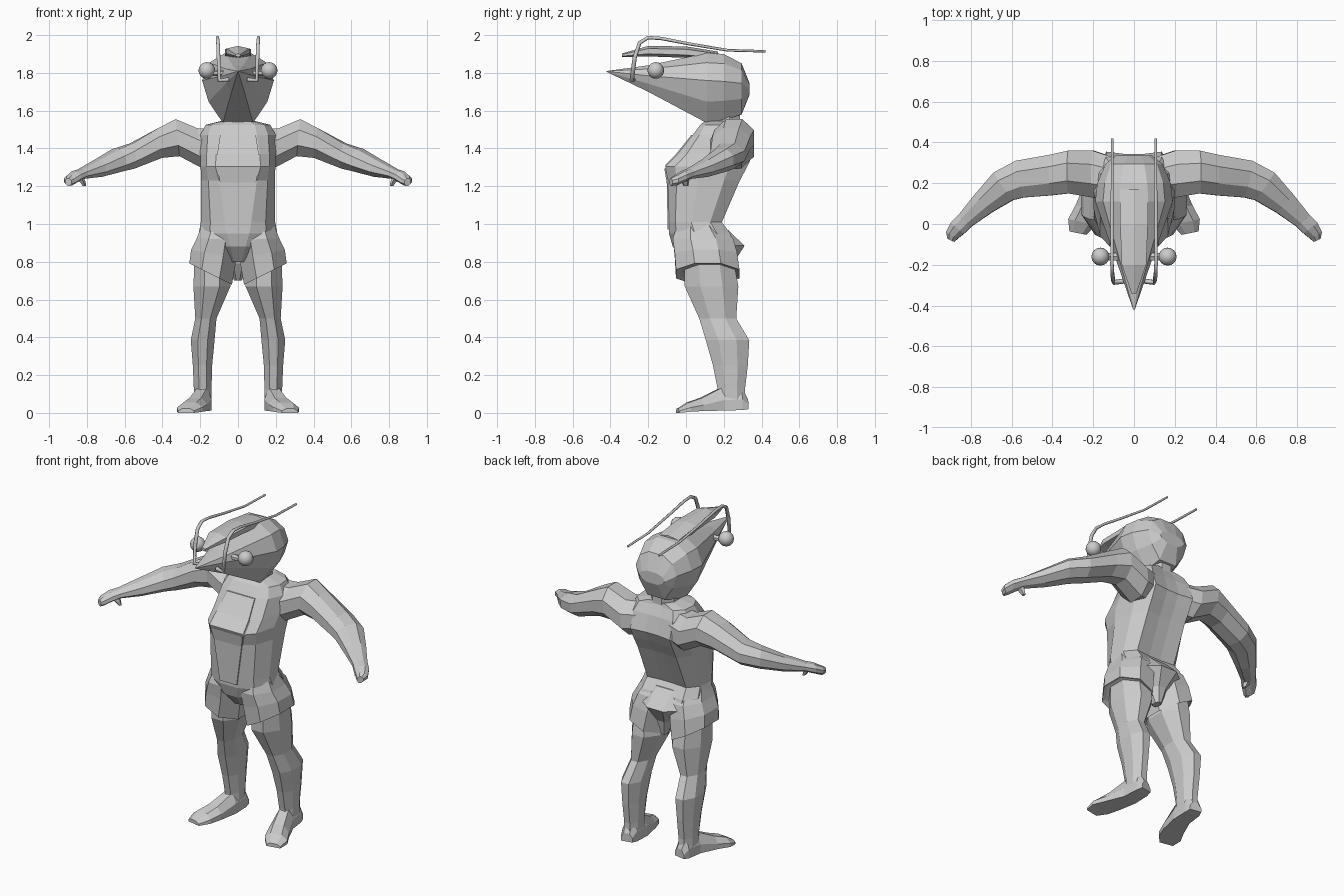
import bpy, bmesh, math
from mathutils import Vector as V

cube = bpy.data.objects.get("Cube")
if cube:
    bpy.data.objects.remove(cube)

mat = bpy.data.materials.new("plain grey")
mat.use_nodes = True
GREY = (0.6, 0.6, 0.6, 1)
mat.diffuse_color = GREY
mat.node_tree.nodes["Principled BSDF"].inputs["Base Color"].default_value = GREY


def finish(name, bm, smooth=False):
    bmesh.ops.recalc_face_normals(bm, faces=bm.faces)
    for f in bm.faces:
        f.smooth = smooth
    me = bpy.data.meshes.new(name)
    bm.to_mesh(me)
    bm.free()
    me.materials.append(mat)
    ob = bpy.data.objects.new(name, me)
    bpy.context.collection.objects.link(ob)


def loft(name, rings, side=1):
    """Skin a list of equal-length point rings, capping both ends."""
    bm = bmesh.new()
    rows = [[bm.verts.new((p[0] * side, p[1], p[2])) for p in r] for r in rings]
    n = len(rows[0])
    for a, b in zip(rows, rows[1:]):
        for i in range(n):
            j = (i + 1) % n
            bm.faces.new((a[i], a[j], b[j], b[i]))
    bm.faces.new(rows[0])
    bm.faces.new(rows[-1])
    bmesh.ops.remove_doubles(bm, verts=bm.verts, dist=0.0005)
    finish(name, bm)


def oval(c, u, v, n=8):
    """Polygon ring around c with flat sides, spanned by half axes u and v."""
    k = math.cos(math.pi / n)
    angles = [math.pi * (2 * i + 1) / n for i in range(n)]
    return [V(c) + V(u) * math.cos(a) / k + V(v) * math.sin(a) / k for a in angles]


def mirrored(half):
    """Complete a half ring, whose ends are off the middle, across x = 0."""
    return [V(p) for p in half] + [V((-p[0], p[1], p[2])) for p in reversed(half)]


# Torso: z, half width, front y, back y, half width of the flat front panel
def torso_ring(z, w, f, b, p):
    d = b - f
    return mirrored([(p, f, z), (p + (w - p) * .6, f + d * .12, z), (w, f + d * .42, z),
                     (w * .95, f + d * .78, z), (w * .68, b, z), (w * .2, b - d * .03, z)])


loft("torso", [torso_ring(*r) for r in [
    (.80, .06, .0, .22, .02), (.88, .19, -.07, .26, .04), (.95, .208, -.09, .235, .06),
    (1.01, .197, -.09, .19, .07), (1.23, .195, -.095, .285, .10), (1.305, .198, -.11, .325, .12),
    (1.37, .20, -.045, .355, .115), (1.47, .20, .035, .325, .10), (1.525, .172, .075, .295, .09),
    (1.545, .09, .10, .285, .06)]])
loft("neck", [oval((0, .19, z), (.078, 0, 0), (0, .095, 0)) for z in (1.5, 1.62)])

# Raised chest and belly panels
for name, rows in (("belly_panel", ((.97, .058, -.097), (1.22, .095, -.102), (1.295, .11, -.115))),
                   ("chest_panel", ((1.31, .115, -.112), (1.37, .11, -.053), (1.47, .095, .027)))):
    loft(name, [[V((x, y, z)) for x, y in ((-w, f), (w, f), (w, f + .04), (-w, f + .04))]
                for z, w, f in rows])

# Seat tapering to a wedge between the legs
loft("seat", [oval((0, y, z), (w, 0, 0), (0, d, 0)) for z, y, w, d in
              ((.70, .20, .02, .03), (.79, .18, .06, .07), (.885, .20, .135, .11), (.98, .11, .14, .10))])


# Head: y, bottom z, top z, half width, height of the widest point
def head_ring(y, lo, hi, w, mid):
    return mirrored([(w * .42, y, lo), (w * .82, y, lo + (mid - lo) * .5), (w, y, mid),
                     (w * .8, y, mid + (hi - mid) * .65), (w * .36, y, hi)])


loft("head", [head_ring(*r) for r in [
    (-.42, 1.805, 1.81, .004, 1.808), (-.2, 1.70, 1.84, .08, 1.785), (.11, 1.535, 1.905, .19, 1.76),
    (.20, 1.55, 1.90, .18, 1.755), (.295, 1.58, 1.85, .14, 1.745), (.335, 1.68, 1.75, .09, 1.715)]])
loft("head_horn", [oval((0, y, z), (w, 0, 0), (0, 0, h), 6) for y, z, w, h in [
    (-.34, 1.893, .012, .008), (-.2, 1.915, .06, .024), (0, 1.91, .068, .026), (.17, 1.89, .068, .02)]])

for s, side in ((1, "left"), (-1, "right")):
    # Arm: centre, half thickness across, half height, yaw of travel in degrees
    arm = [((.08, .22, 1.41), .10, .10, 0), ((.20, .245, 1.40), .115, .105, 0),
           ((.32, .255, 1.457), .105, .098, 0), ((.41, .24, 1.43), .10, .08, 0),
           ((.56, .22, 1.36), .092, .066, -12), ((.64, .185, 1.337), .082, .06, -35),
           ((.74, .10, 1.295), .06, .045, -42), ((.83, .015, 1.265), .042, .026, -46),
           ((.865, -.02, 1.25), .042, .028, -52), ((.892, -.055, 1.23), .033, .026, -62),
           ((.898, -.08, 1.222), .018, .02, -65)]
    loft(side + "_arm", [oval(c, V((-math.sin(math.radians(a)), math.cos(math.radians(a)), 0)) * w,
                              (.1 * h, 0, h)) for c, w, h, a in arm], s)
    loft(side + "_thumb", [oval(c, (r, 0, 0), (0, r * 1.3, 0), 5) for c, r in
                           (((.845, -.01, 1.255), .02), ((.825, -.005, 1.225), .014), ((.813, 0, 1.2), .008))], s)

    # Shorts leg with a hem that drops toward the inside
    shorts = [(.09, .07, 1.0, .10, .115, 0), (.11, .09, .92, .108, .16, .05),
              (.128, .105, .84, .12, .165, .2), (.145, .115, .735, .113, .168, .5),
              (.145, .12, .742, .10, .145, .5)]
    loft(side + "_shorts", [oval((x, y, z), (w, 0, w * tilt), (0, d, 0))
                            for x, y, z, w, d, tilt in shorts], s)

    # Leg and foot
    loft(side + "_leg", [oval((x, y, z), (w, 0, 0), (0, d, 0)) for x, y, z, w, d in [
        (.14, .12, .82, .09, .13), (.138, .135, .67, .098, .142), (.17, .168, .5, .056, .098),
        (.187, .22, .385, .063, .115), (.188, .235, .25, .051, .092),
        (.187, .24, .13, .047, .073), (.187, .24, .05, .045, .075)]], s)
    foot = []
    for x, y, w, lo, hi in [(.182, .325, .035, .02, .07), (.185, .29, .045, .015, .14), (.19, .19, .05, .012, .135),
                            (.225, .08, .062, .01, .08), (.255, .01, .068, .006, .055), (.275, -.045, .042, .0, .022)]:
        foot.append([V((x + a * w, y + a * .2 * w, z)) for a, z in
                     ((-1, lo), (1, lo), (1, lo + (hi - lo) * .45), (.5, hi), (-.5, hi), (-1, lo + (hi - lo) * .5))])
    loft(side + "_foot", foot, s)

    # Eye ball and stalk
    bm = bmesh.new()
    bmesh.ops.create_uvsphere(bm, u_segments=16, v_segments=10, radius=.044)
    bmesh.ops.translate(bm, verts=bm.verts, vec=(s * .165, -.16, 1.813))
    finish(side + "_eye", bm, True)
    loft(side + "_eye_stalk", [oval((x, -.16, 1.80), (0, .018, 0), (0, 0, .014), 6) for x in (.04, .15)], s)

    # Feeler: tapered tube along a curve
    curve = bpy.data.curves.new(side + "_feeler", "CURVE")
    curve.dimensions = "3D"
    curve.bevel_depth = .011
    curve.bevel_resolution = 1
    curve.use_fill_caps = True
    path = [(.05, -.28, 1.765), (.1, -.287, 1.76), (.103, -.272, 1.88), (.106, -.245, 1.96), (.108, -.2, 1.987),
            (.108, -.13, 1.982), (.108, .02, 1.953), (.107, .22, 1.92), (.107, .42, 1.914)]
    spline = curve.splines.new("POLY")
    spline.points.add(len(path) - 1)
    for i, (pt, (x, y, z)) in enumerate(zip(spline.points, path)):
        pt.co = (s * x, y, z, 1)
        pt.radius = 1.15 - .07 * i
    curve.materials.append(mat)
    ob = bpy.data.objects.new(side + "_feeler", curve)
    bpy.context.collection.objects.link(ob)
